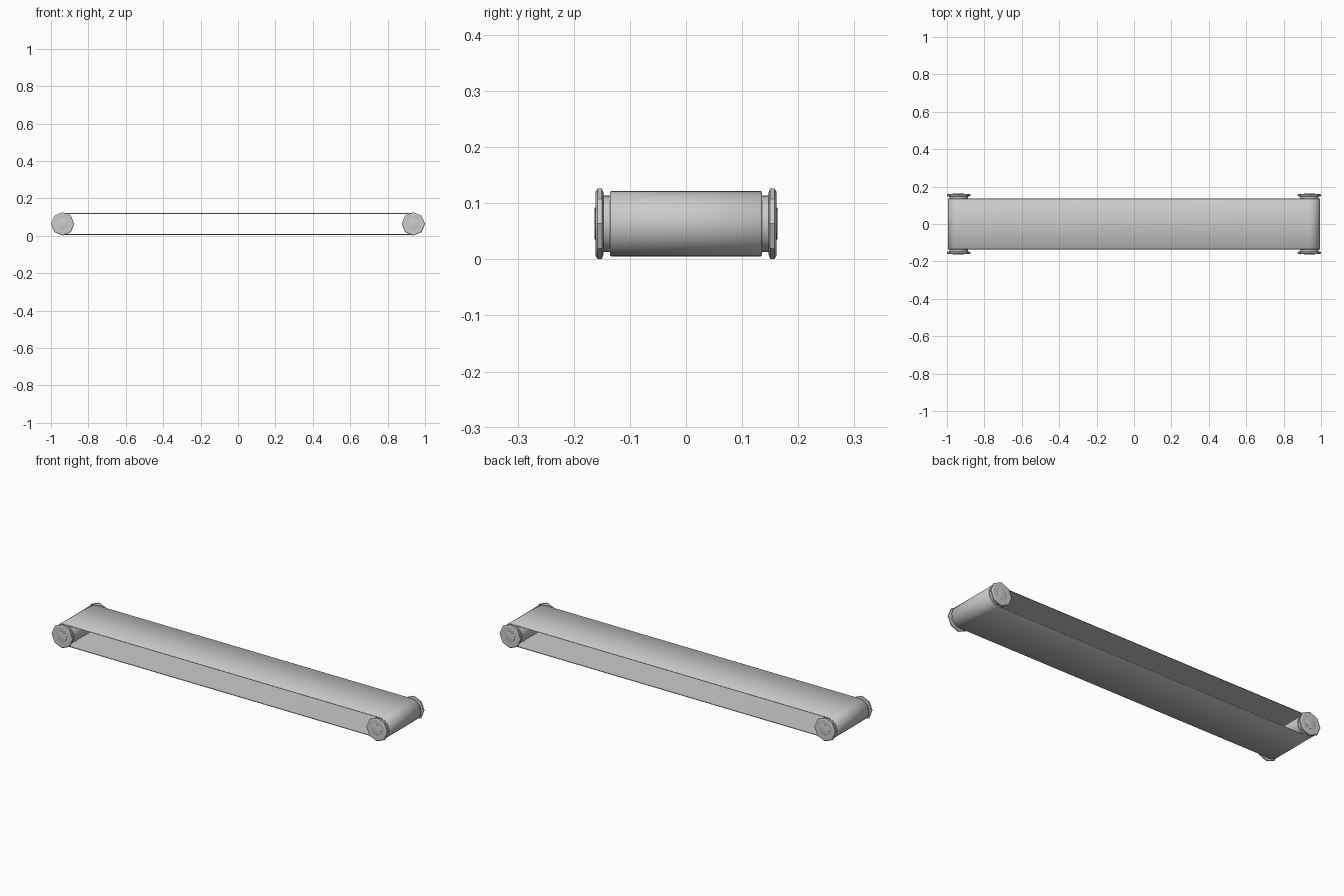
import bpy, bmesh, math
from mathutils import Vector

if "Cube" in bpy.data.objects:
    bpy.data.objects.remove(bpy.data.objects["Cube"])

ZC, XC = 0.0635, 0.9375      # roller axis height and distance from centre

gray = bpy.data.materials.new("light gray")
gray.diffuse_color = (0.6, 0.6, 0.6, 1)
gray.use_nodes = True
gray.node_tree.nodes["Principled BSDF"].inputs["Base Color"].default_value = gray.diffuse_color


def finish(bm, name, angle):
    bmesh.ops.recalc_face_normals(bm, faces=bm.faces[:])
    me = bpy.data.meshes.new(name)
    bm.to_mesh(me)
    bm.free()
    me.materials.append(gray)
    ob = bpy.data.objects.new(name, me)
    bpy.context.collection.objects.link(ob)
    bpy.ops.object.select_all(action='DESELECT')
    ob.select_set(True)
    bpy.context.view_layer.objects.active = ob
    bpy.ops.object.shade_smooth_by_angle(angle=math.radians(angle))
    return ob


def lathe(name, x, profile, angle=35):
    """Stack of rings (y, radius, sides) along y, capped at both ends."""
    bm = bmesh.new()
    prev = None
    for y, r, n in profile:
        ring = [bm.verts.new((x + r * math.cos(2 * math.pi * i / n), y,
                              ZC + r * math.sin(2 * math.pi * i / n))) for i in range(n)]
        if prev is None:
            bm.faces.new(ring)
        else:
            for i in range(n):
                j = (i + 1) % n
                bm.faces.new((prev[i], prev[j], ring[j], ring[i]))
        prev = ring
    bm.faces.new(prev)
    return finish(bm, name, angle)


# belt: closed thin loop around both rollers, with softened outer edges
def loop(r, y, n=24):
    pts = []
    for side, start in ((1, -90), (-1, 90)):
        for i in range(n + 1):
            a = math.radians(start + 180 * i / n)
            pts.append(Vector((side * XC + r * math.cos(a), y, ZC + r * math.sin(a))))
    return pts


bm = bmesh.new()
section = [(0.054, -0.135), (0.0565, -0.135), (0.058, -0.1335),
           (0.058, 0.1335), (0.0565, 0.135), (0.054, 0.135)]
rings = [[bm.verts.new(p) for p in loop(r, y)] for r, y in section]
for k, a in enumerate(rings):
    b = rings[(k + 1) % len(rings)]
    for i in range(len(a)):
        j = (i + 1) % len(a)
        bm.faces.new((a[i], a[j], b[j], b[i]))
finish(bm, "belt", 50)

for x, side in ((-XC, "left"), (XC, "right")):
    # drum under the belt with narrower necks
    lathe(side + "_roller", x, [(-0.15, 0.05, 32), (-0.132, 0.05, 32), (-0.132, 0.0538, 32),
                                (0.132, 0.0538, 32), (0.132, 0.05, 32), (0.15, 0.05, 32)])
    for s, end in ((-1, "front"), (1, "back")):
        # eight-sided end flange with chamfered rims
        lathe(f"{side}_{end}_flange", x,
              [(s * 0.147, 0.055, 8), (s * 0.150, 0.0625, 8), (s * 0.158, 0.0625, 8),
               (s * 0.1615, 0.056, 8)], 25)
        # round hub cap, barely proud of the flange
        lathe(f"{side}_{end}_hub", x, [(s * 0.155, 0.029, 24), (s * 0.1622, 0.029, 24),
                                       (s * 0.1628, 0.027, 24)])
